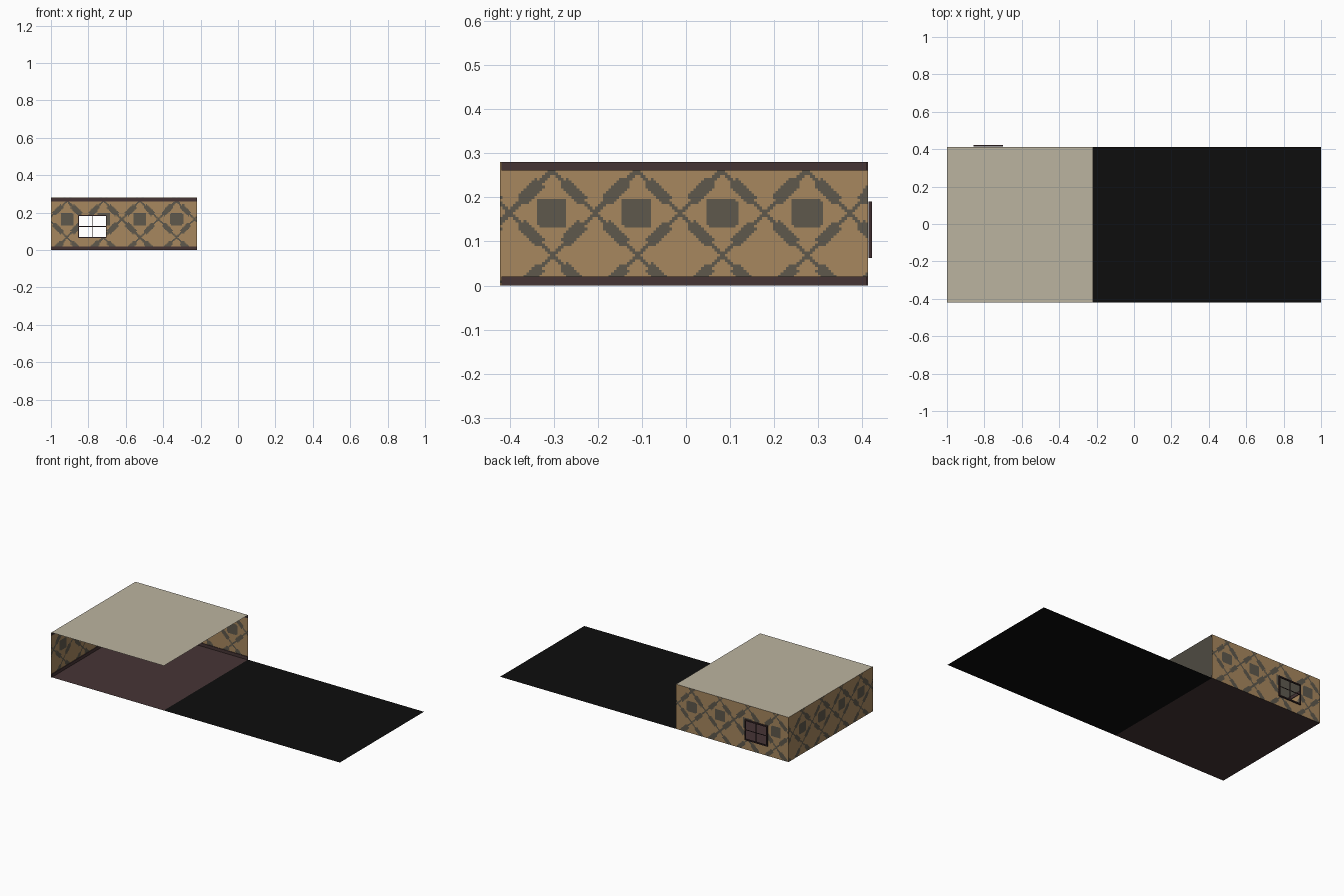
import bpy, bmesh

if "Cube" in bpy.data.objects:
    bpy.data.objects.remove(bpy.data.objects["Cube"])

X0, X1 = -1.0, -0.22          # room extent in x
Y0, Y1 = -0.42, 0.413         # room extent in y
H = 0.28                      # room height
WIN = (-0.855, -0.703, 0.065, 0.187)   # window hole x0, x1, z0, z1


def material(name, rgb):
    m = bpy.data.materials.new(name)
    m.diffuse_color = (*rgb, 1)
    m.use_nodes = True
    m.node_tree.nodes["Principled BSDF"].inputs["Base Color"].default_value = m.diffuse_color
    return m


TAN = material("wallpaper tan", (0.39, 0.245, 0.112))
GREY = material("wallpaper grey", (0.112, 0.098, 0.072))
BROWN = material("dark brown", (0.062, 0.035, 0.036))
FRAME = material("window brown", (0.045, 0.025, 0.027))
CREAM = material("ceiling cream", (0.50, 0.455, 0.35))
BLACK = material("black", (0.004, 0.004, 0.004))


def finish(name, bm, mats):
    me = bpy.data.meshes.new(name)
    bm.to_mesh(me)
    bm.free()
    for m in mats:
        me.materials.append(m)
    ob = bpy.data.objects.new(name, me)
    bpy.context.collection.objects.link(ob)
    return ob


def boxes(name, extents, mat):
    bm = bmesh.new()
    for x0, x1, y0, y1, z0, z1 in extents:
        for v in bmesh.ops.create_cube(bm, size=1)["verts"]:
            v.co = (x1 if v.co.x > 0 else x0, y1 if v.co.y > 0 else y0, z1 if v.co.z > 0 else z0)
    return finish(name, bm, [mat])


def sheet(name, x0, x1, z, mat):
    bm = bmesh.new()
    bm.faces.new([bm.verts.new(c) for c in ((x0, Y0, z), (x1, Y0, z), (x1, Y1, z), (x0, Y1, z))])
    return finish(name, bm, [mat])


def steps(marks, size=0.006):
    out = [marks[0]]
    for a, b in zip(marks, marks[1:]):
        n = max(1, round((b - a) / size))
        out += [a + (b - a) * (i + 1) / n for i in range(n)]
    return out


def is_grey(h, z, phase, p):
    """Rosettes inside a diamond lattice whose edges swell into leaves."""
    h, z = (h - phase) / p, (z - 0.165) / p
    dh = abs((h + 0.5) % 1 - 0.5)
    if max(dh, abs(z)) < 0.175 and dh + abs(z) < 0.32:
        return True
    u, v = (h + z) % 1, (h - z) % 1
    for a, b in ((u, v), (v, u)):
        along = abs(b - 0.5)            # 0 at lattice nodes, 0.5 mid-edge
        if abs(a - 0.5) < (0.10 if along > 0.27 else 0.035):
            return True
    return False


def papered_wall(name, marks_h, marks_z, place, phase, p, hole=None):
    hs, zs = steps(marks_h), steps(marks_z)
    bm = bmesh.new()
    grid = [[bm.verts.new(place(h, z)) for z in zs] for h in hs]
    for i in range(len(hs) - 1):
        for j in range(len(zs) - 1):
            h, z = (hs[i] + hs[i + 1]) / 2, (zs[j] + zs[j + 1]) / 2
            if hole and hole[0] < h < hole[1] and hole[2] < z < hole[3]:
                continue
            f = bm.faces.new((grid[i][j], grid[i + 1][j], grid[i + 1][j + 1], grid[i][j + 1]))
            f.material_index = int(is_grey(h, z, phase, p))
    bmesh.ops.delete(bm, geom=[v for v in bm.verts if not v.link_faces], context="VERTS")
    return finish(name, bm, [TAN, GREY])


# Two papered walls; front and right sides stay open
papered_wall("left_wall", [Y0 - 0.002, Y1], [0, H], lambda h, z: (X0, h, z), -0.303, 0.1925)
papered_wall("back_wall", [X0, WIN[0], WIN[1], X1], [0, WIN[2], WIN[3], H],
             lambda h, z: (h, Y1, z), -0.914, 0.195, WIN)

# Floors and ceiling
sheet("room_floor", X0, X1, 0, BROWN)
sheet("outer_floor", X1, 1.0, 0, BLACK)
sheet("ceiling", X0, X1, H, CREAM)

# Skirting and cornice strips inside the walls
T = 0.004
for name, z0, z1 in (("skirting", 0.0005, 0.02), ("cornice", 0.261, H - 0.0005)):
    boxes(name, [(X0 + 0.0005, X0 + T, Y0 + 0.002, Y1 - 0.0005, z0, z1),
                 (X0 + T, X1, Y1 - T, Y1 - 0.0005, z0, z1)], BROWN)

# Window frame with cross bars on the outside of the back wall
a, b, c, d = WIN[0] - 0.003, WIN[1] + 0.003, WIN[2] - 0.003, WIN[3] + 0.003
w, fy0, fy1 = 0.007, Y1 + 0.0005, 0.422
mx, mz = (a + b) / 2, (c + d) / 2
boxes("window_frame", [
    (a, a + w, fy0, fy1, c, d), (b - w, b, fy0, fy1, c, d),
    (a + w, b - w, fy0, fy1, c, c + w), (a + w, b - w, fy0, fy1, d - w, d)], FRAME)
boxes("window_bars", [
    (mx - 0.002, mx + 0.002, fy0 + 0.002, fy1 - 0.002, c + w, d - w),
    (a + w, b - w, fy0 + 0.003, fy1 - 0.003, mz - 0.002, mz + 0.002)], FRAME)
